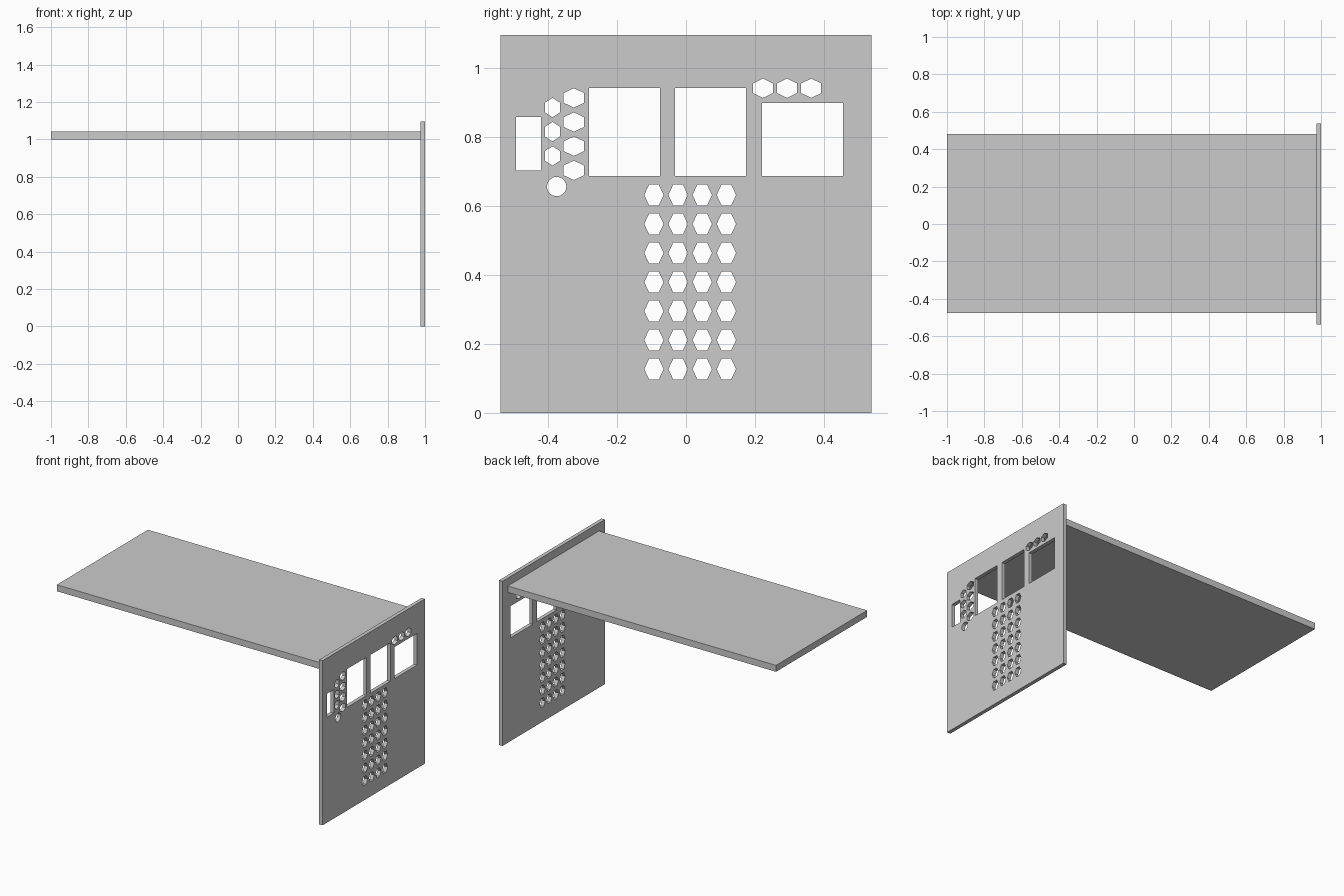
import bpy, bmesh, math
from mathutils import Matrix

cube = bpy.data.objects.get("Cube")
if cube:
    bpy.data.objects.remove(cube, do_unlink=True)

grey = bpy.data.materials.new("plain grey")
grey.use_nodes = True
colour = (0.6, 0.6, 0.6, 1)
grey.diffuse_color = colour
grey.node_tree.nodes["Principled BSDF"].inputs["Base Color"].default_value = colour


def rect(y0, y1, z0, z1):
    return [(y0, z0), (y1, z0), (y1, z1), (y0, z1)]


def ring(y, z, ry, rz, sides=6, start=0.0):
    """Polygon with given half width and half height."""
    pts = [(math.cos(start + math.tau * i / sides),
            math.sin(start + math.tau * i / sides)) for i in range(sides)]
    wide = max(p[0] for p in pts)
    tall = max(p[1] for p in pts)
    return [(y + ry * a / wide, z + rz * b / tall) for a, b in pts]


def slab(name, loops, x0, x1):
    """Extrude a filled outline with holes along x."""
    curve = bpy.data.curves.new(name, "CURVE")
    curve.dimensions = "2D"
    curve.fill_mode = "BOTH"
    curve.extrude = (x1 - x0) / 2
    for loop in loops:
        spline = curve.splines.new("POLY")
        spline.points.add(len(loop) - 1)
        for point, (a, b) in zip(spline.points, loop):
            point.co = (a, b, 0, 1)
        spline.use_cyclic_u = True
    helper = bpy.data.objects.new(name + "_outline", curve)
    bpy.context.collection.objects.link(helper)
    bpy.context.view_layer.update()
    graph = bpy.context.evaluated_depsgraph_get()
    mesh = bpy.data.meshes.new_from_object(helper.evaluated_get(graph))
    bpy.data.objects.remove(helper, do_unlink=True)

    # Local outline plane becomes the y-z plane
    turn = Matrix(((0, 0, 1, (x0 + x1) / 2), (1, 0, 0, 0), (0, 1, 0, 0), (0, 0, 0, 1)))
    bm = bmesh.new()
    bm.from_mesh(mesh)
    bmesh.ops.transform(bm, matrix=turn, verts=bm.verts)
    bmesh.ops.remove_doubles(bm, verts=bm.verts, dist=0.0001)
    bmesh.ops.recalc_face_normals(bm, faces=bm.faces)
    for face in bm.faces:
        face.smooth = False
        face.material_index = 0
    bm.to_mesh(mesh)
    bm.free()
    mesh.materials.clear()
    mesh.materials.append(grey)
    obj = bpy.data.objects.new(name, mesh)
    bpy.context.collection.objects.link(obj)
    return obj


POINT_UP = math.pi / 2

# Rectangular windows
holes = [rect(-0.493, -0.42, 0.702, 0.858),
         rect(-0.281, -0.075, 0.687, 0.942),
         rect(-0.032, 0.174, 0.687, 0.942),
         rect(0.22, 0.455, 0.687, 0.898)]

# Hexagon grid below the windows
holes += [ring(-0.093 + 0.07 * i, 0.127 + 0.0841 * j, 0.028, 0.03)
          for i in range(4) for j in range(7)]

# Hexagon row at the top and two columns at the side
holes += [ring(0.223 + 0.07 * i, 0.941, 0.029, 0.028, start=POINT_UP) for i in range(3)]
holes += [ring(-0.387, 0.745 + 0.07 * i, 0.022, 0.028, start=POINT_UP) for i in range(3)]
holes += [ring(-0.325, 0.703 + 0.07 * i, 0.03, 0.028, start=POINT_UP) for i in range(4)]

# Round hole
holes.append(ring(-0.375, 0.656, 0.028, 0.028, sides=32))

# Upright panel with cut-outs, and the flat shelf behind it
slab("end_panel", [rect(-0.538, 0.538, 0, 1.096)] + holes, 0.975, 1.0)
slab("top_board", [rect(-0.477, 0.481, 1.0, 1.043)], -1.0, 0.975)
